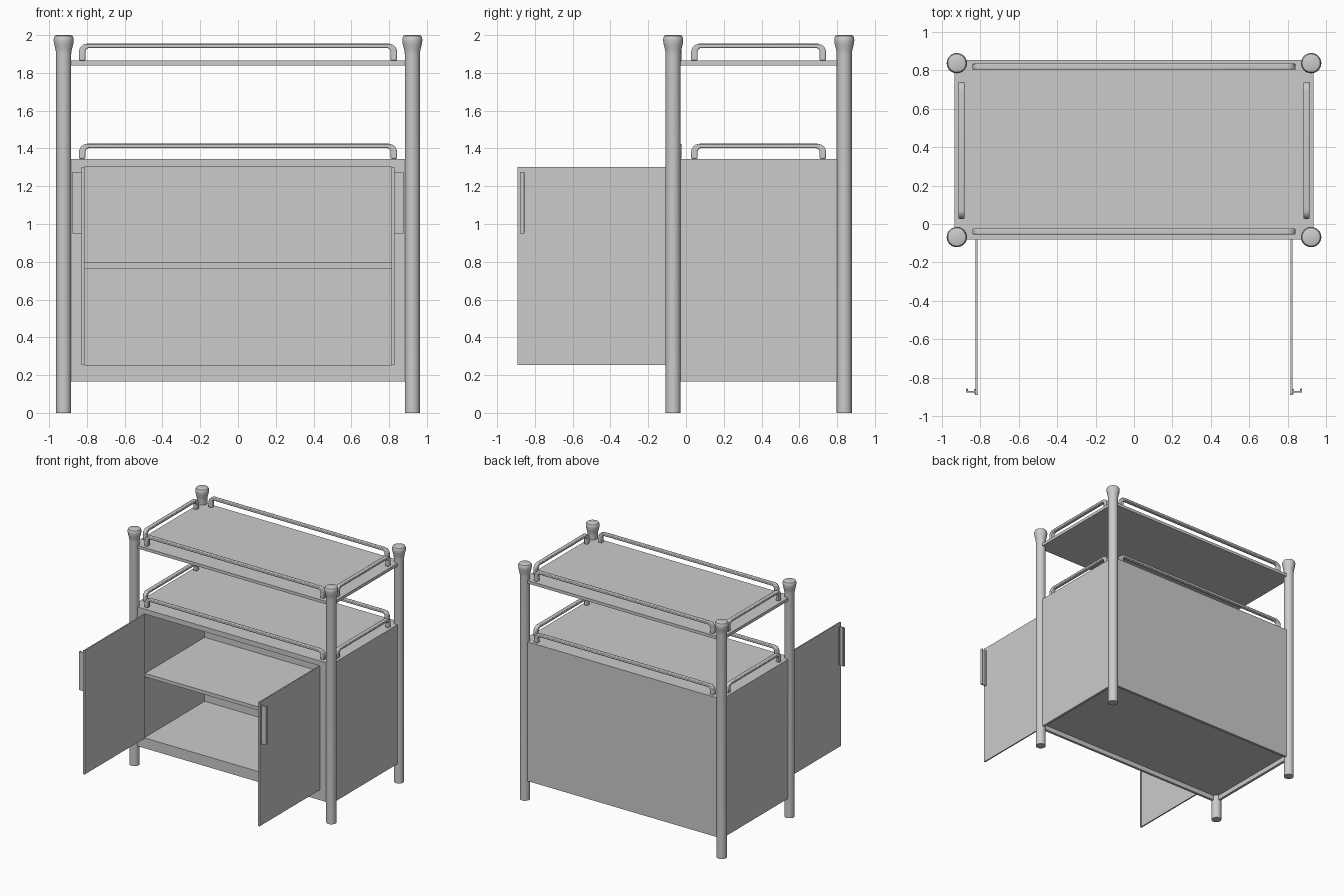
import bpy, bmesh, math

if "Cube" in bpy.data.objects:
    bpy.data.objects.remove(bpy.data.objects["Cube"])

X, Y0, Y1 = 0.923, -0.068, 0.838        # post centres
BX, BY0, BY1 = 0.935, -0.08, 0.855      # cabinet and shelf outline


def finish(bm, name, smooth=False, bevel=0):
    bmesh.ops.recalc_face_normals(bm, faces=bm.faces)
    me = bpy.data.meshes.new(name)
    bm.to_mesh(me)
    bm.free()
    ob = bpy.data.objects.new(name, me)
    bpy.context.collection.objects.link(ob)
    if bevel:
        m = ob.modifiers.new("bevel", 'BEVEL')
        m.width, m.segments = bevel, 2
        m.limit_method, m.angle_limit = 'ANGLE', math.radians(50)
    if smooth:
        bpy.context.view_layer.objects.active = ob
        bpy.ops.object.select_all(action='DESELECT')
        ob.select_set(True)
        bpy.ops.object.shade_smooth_by_angle(angle=math.radians(35))
    return ob


def box(name, x0, x1, y0, y1, z0, z1, bevel=0):
    bm = bmesh.new()
    bmesh.ops.create_cube(bm, size=1)
    for v in bm.verts:
        v.co.x = (x0 + x1) / 2 + v.co.x * (x1 - x0)
        v.co.y = (y0 + y1) / 2 + v.co.y * (y1 - y0)
        v.co.z = (z0 + z1) / 2 + v.co.z * (z1 - z0)
    return finish(bm, name, bevel=bevel)


def post(name, x, y):
    # turned post with a flared knob on top
    prof = [(0, 0), (.04, 0), (.04, 1.90), (.042, 1.918), (.047, 1.938), (.051, 1.955),
            (.053, 1.972), (.052, 1.986), (.047, 1.996), (.038, 2.0), (0, 2.0)]
    bm = bmesh.new()
    vs = [bm.verts.new((r, 0, z)) for r, z in prof]
    es = [bm.edges.new(p) for p in zip(vs, vs[1:])]
    bmesh.ops.spin(bm, geom=vs + es, cent=(0, 0, 0), axis=(0, 0, 1),
                   angle=math.tau, steps=32)
    bmesh.ops.remove_doubles(bm, verts=bm.verts, dist=1e-4)
    bmesh.ops.translate(bm, verts=bm.verts, vec=(x, y, 0))
    finish(bm, name, smooth=True)


def rail(name, cx, cy, z, half, height, along_y=False, w=.032):
    # U-shaped guard rail: rounded outline extruded sideways
    def arch(hw, h, r):
        pts = [(-hw, 0)]
        for c, a0 in ((-hw + r, 180), (hw - r, 90)):
            for i in range(7):
                a = math.radians(a0 - 15 * i)
                pts.append((c + r * math.cos(a), h - r + r * math.sin(a)))
        return pts + [(hw, 0)]
    outer, inner = arch(half, height, .045), arch(half - .034, height - .023, .022)
    bm = bmesh.new()

    def put(p, s):
        o = s * w / 2
        return bm.verts.new((cx + o, cy + p[0], z + p[1]) if along_y
                            else (cx + p[0], cy + o, z + p[1]))
    rings = [[put(a, -1), put(a, 1), put(b, 1), put(b, -1)] for a, b in zip(outer, inner)]
    for r0, r1 in zip(rings, rings[1:]):
        for i in range(4):
            j = (i + 1) % 4
            bm.faces.new((r0[i], r0[j], r1[j], r1[i]))
    bm.faces.new(rings[0])
    bm.faces.new(rings[-1])
    finish(bm, name, smooth=True, bevel=.006)


# corner posts
for sx, side in ((-1, "left"), (1, "right")):
    post(f"front_{side}_post", sx * X, Y0)
    post(f"back_{side}_post", sx * X, Y1)

# upper shelf and guard rails on both levels
box("upper_shelf", -BX, BX, BY0, BY1, 1.84, 1.865)
for level, z, h in (("upper", 1.865, .09), ("lower", 1.345, .08)):
    rail(f"{level}_front_rail", 0, -.039, z, .842, h)
    rail(f"{level}_back_rail", 0, .82, z, .842, h)
    for sx, side in ((-1, "left"), (1, "right")):
        rail(f"{level}_{side}_rail", sx * .899, .384, z, .357, h, along_y=True)

# cabinet body: top, bottom, walls and inner shelf
box("cabinet_top", -BX, BX, BY0, BY1, 1.303, 1.345)
box("cabinet_floor", -BX, BX, BY0, BY1, .205, .253)
box("cabinet_back", -.823, .823, .73, BY1, .253, 1.303)
box("inner_shelf", -.823, .823, BY0 + .01, .73, .765, .795)
for sx, side in ((-1, "left"), (1, "right")):
    a, b = sorted((sx * .823, sx * BX))
    box(f"cabinet_{side}_wall", a, b, BY0, BY1, .253, 1.303)

# skirt under the cabinet
t = .022
box("front_skirt", -BX, BX, BY0, BY0 + t, .165, .205)
box("back_skirt", -BX, BX, BY1 - t, BY1, .165, .205)
for sx, side in ((-1, "left"), (1, "right")):
    a, b = sorted((sx * BX, sx * (BX - t)))
    box(f"{side}_skirt", a, b, BY0 + t, BY1 - t, .165, .205)

# open doors with handles
for sx, side in ((-1, "left"), (1, "right")):
    def part(name, x0, x1, y0, y1, z0, z1, bevel=0):
        a, b = sorted((sx * x0, sx * x1))
        box(f"{side}_door_{name}", a, b, y0, y1, z0, z1, bevel)
    part("panel", .815, .826, -.88, BY0, .253, 1.303)
    part("edge", .813, .828, -.891, -.88, .253, 1.303)
    part("handle_plate", .826, .876, -.879, -.869, .95, 1.275)
    part("handle_lip", .866, .876, -.879, -.856, .95, 1.275, .003)
    part("handle_base", .826, .834, -.882, -.86, .95, 1.275, .002)
